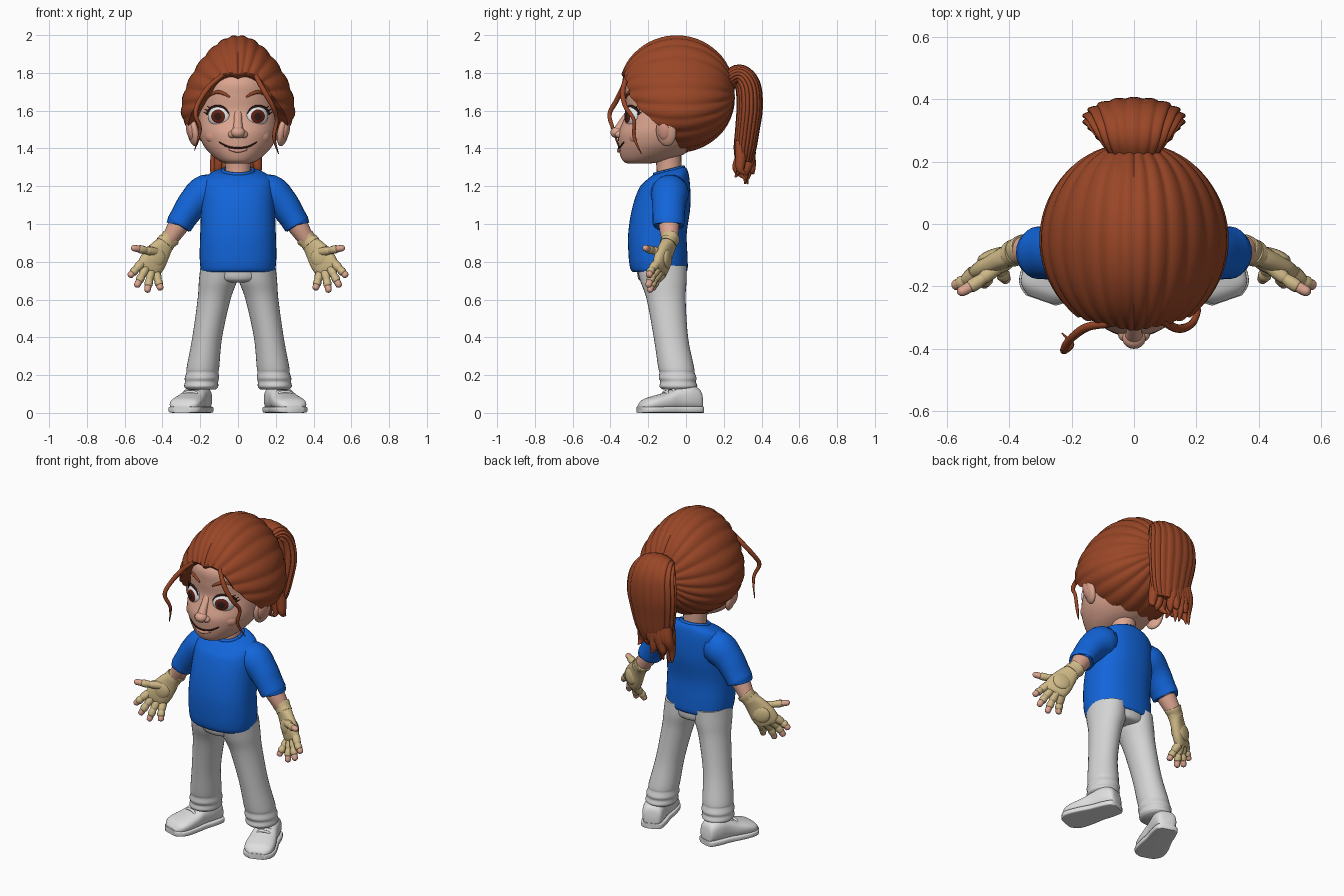
import bpy, bmesh, math, random
from mathutils import Vector, Matrix

random.seed(4)
if "Cube" in bpy.data.objects:
    bpy.data.objects.remove(bpy.data.objects["Cube"])


def material(name, r, g, b):
    m = bpy.data.materials.new(name)
    m.use_nodes = True
    m.diffuse_color = (r, g, b, 1)
    node = m.node_tree.nodes["Principled BSDF"]
    node.inputs["Base Color"].default_value = (r, g, b, 1)
    node.inputs["Roughness"].default_value = 0.7
    return m


SKIN = material("skin", .72, .38, .28)
BLUSH = material("blush skin", .70, .32, .24)
HAIR = material("auburn hair", .32, .062, .02)
SHIRT = material("blue cloth", .006, .13, .70)
PANTS = material("light grey cloth", .66, .66, .66)
SHOE = material("white leather", .74, .74, .74)
GLOVE = material("tan glove", .62, .48, .24)
WHITE = material("eye white", .85, .85, .85)
IRIS = material("brown iris", .12, .015, .008)
DARK = material("dark line", .03, .01, .008)


def finish(bm, name, mats, side=1):
    """Mirror if needed, shade and link a bmesh as an object."""
    for v in bm.verts:
        v.co.x *= side
    bmesh.ops.recalc_face_normals(bm, faces=bm.faces)
    me = bpy.data.meshes.new(name)
    bm.to_mesh(me)
    bm.free()
    for m in mats:
        me.materials.append(m)
    me.shade_smooth()
    me.set_sharp_from_angle(angle=math.radians(55))
    ob = bpy.data.objects.new(name, me)
    bpy.context.scene.collection.objects.link(ob)
    return ob


def spline(keys, sub):
    """Smooth interpolation through tuples of any length."""
    out = []
    for i in range(len(keys) - 1):
        a, b, c, d = (keys[max(i - 1, 0)], keys[i], keys[i + 1], keys[min(i + 2, len(keys) - 1)])
        for k in range(sub):
            t = k / sub
            out.append([q + .5 * t * (r - p + t * (2 * p - 5 * q + 4 * r - s + t * (3 * (q - r) + s - p)))
                        for p, q, r, s in zip(a, b, c, d)])
    return out + [list(keys[-1])]


def skin_rings(bm, rings):
    """Bridge vertex rings and cap both ends."""
    n = len(rings[0])
    for a, b in zip(rings, rings[1:]):
        for j in range(n):
            bm.faces.new((a[j], a[(j + 1) % n], b[(j + 1) % n], b[j]))
    bm.faces.new(rings[0])
    bm.faces.new(rings[-1])


def loft(name, keys, mat, side=1, ref=(1, 0, 0), axis=None, power=2, groove=(0, 0), seg=24, sub=5, warp=None):
    """Elliptic sections (x, y, z, half width, half depth) swept along a path."""
    bm = bmesh.new()
    pts = spline(keys, sub)
    rings = []
    for i, p in enumerate(pts):
        t = Vector(axis) if axis else Vector(pts[min(i + 1, len(pts) - 1)][:3]) - Vector(pts[max(i - 1, 0)][:3])
        t.normalize()
        u = Vector(ref)
        u = (u - t * u.dot(t)).normalized()
        v = t.cross(u)
        ring = []
        for j in range(seg):
            a = math.tau * j / seg
            c, s = math.cos(a), math.sin(a)
            g = 1 - groove[0] + groove[0] * abs(math.sin(groove[1] * a))
            c = math.copysign(abs(c) ** (2 / power), c) * g * max(p[3], .001)
            s = math.copysign(abs(s) ** (2 / power), s) * g * max(p[4], .001)
            co = Vector(p[:3]) + u * c + v * s
            ring.append(bm.verts.new(warp(co) if warp else co))
        rings.append(ring)
    skin_rings(bm, rings)
    return finish(bm, name, [mat], side)


def tube(name, pts, radii, mat, side=1):
    keys = [(*p, r, r) for p, r in zip(pts, radii)]
    return loft(name, keys, mat, side, ref=(.3, .9, .2), seg=10)


def ball(name, loc, radii, mat, side=1, turn=0.0, tilt=0.0):
    bm = bmesh.new()
    bmesh.ops.create_uvsphere(bm, u_segments=24, v_segments=16, radius=1)
    rot = Matrix.Rotation(turn, 4, 'Z') @ Matrix.Rotation(tilt, 4, 'Y')
    bm.transform(Matrix.Translation(loc) @ rot @ Matrix.Diagonal((*radii, 1)))
    return finish(bm, name, [mat], side)


def pair(fn, name, *args, **kw):
    fn("left_" + name, *args, side=1, **kw)
    fn("right_" + name, *args, side=-1, **kw)


UP = (0, 0, 1)

# Head and neck
HEAD = [(0, -.25, 1.32, .06, .06), (0, -.22, 1.335, .1, .115), (0, -.18, 1.37, .145, .17),
        (0, -.15, 1.42, .185, .207), (0, -.13, 1.48, .208, .228), (0, -.12, 1.54, .212, .215),
        (0, -.11, 1.6, .21, .205), (0, -.11, 1.68, .205, .21), (0, -.1, 1.76, .19, .215),
        (0, -.08, 1.84, .13, .16), (0, -.08, 1.88, .06, .08)]
loft("head", HEAD, SKIN, axis=UP, seg=48)
loft("neck", [(0, -.09, 1.2, .07, .068), (0, -.09, 1.3, .068, .066), (0, -.1, 1.42, .075, .075)], SKIN, axis=UP)


def on_face(x, z, out=0.0):
    """Point on the front of the head at x, z, pushed forward by out."""
    for a, b in zip(HEAD, HEAD[1:]):
        if a[2] <= z <= b[2]:
            f = (z - a[2]) / (b[2] - a[2])
            cy, rx, ry = (a[i] + f * (b[i] - a[i]) for i in (1, 3, 4))
            return (x, cy - ry * math.sqrt(max(0, 1 - (x / rx) ** 2)) - out, z)


# Nose, cheeks, mouth, ears
loft("nose_bridge", [(0, -.3, 1.60, .02, .012), (0, -.335, 1.54, .022, .02), (0, -.362, 1.49, .03, .025)], SKIN)
ball("nose_tip", (0, -.364, 1.484), (.038, .036, .03), SKIN)
pair(ball, "nostril", (.03, -.35, 1.474), (.022, .026, .02), SKIN)
pair(ball, "cheek", (.125, -.268, 1.462), (.05, .035, .04), BLUSH, turn=.55)
tube("mouth_line", [on_face(x, z, .002) for x, z in ((-.1, 1.434), (-.055, 1.41), (0, 1.402), (.055, 1.41), (.1, 1.434))],
     (.003, .005, .005, .005, .003), DARK)
tube("lower_lip", [on_face(x, z, .002) for x, z in ((-.05, 1.396), (0, 1.388), (.05, 1.396))],
     (.004, .011, .004), BLUSH)
pair(ball, "ear", (.24, -.105, 1.49), (.026, .056, .08), SKIN, turn=-.35, tilt=.2)
pair(ball, "inner_ear", (.254, -.118, 1.495), (.017, .034, .052), BLUSH, turn=-.35, tilt=.2)


# Eyes: iris and pupil are rings of faces around the pole
def eye(name, side):
    bm = bmesh.new()
    bmesh.ops.create_uvsphere(bm, u_segments=32, v_segments=36, radius=1)
    for f in bm.faces:
        h = f.calc_center_median().z
        f.material_index = 2 if h > math.cos(.33) else 1 if h > math.cos(.7) else 0
    look = Matrix.Rotation(-.16, 4, 'Z') @ Matrix.Rotation(math.pi / 2, 4, 'X')
    bm.transform(Matrix.Translation((.101, -.286, 1.57)) @ Matrix.Rotation(.48, 4, 'Z')
                 @ Matrix.Diagonal((.063, .032, .056, 1)) @ look)
    finish(bm, name, [WHITE, IRIS, DARK], side)


pair(eye, "eye")
rim = [math.radians(a) for a in (165, 130, 95, 60, 30, 10)]
pair(tube, "upper_lashes", [on_face(.107 + .06 * math.cos(a), 1.57 + .054 * math.sin(a), .008) for a in rim],
     (.002, .005, .007, .007, .006, .003), DARK)
for i, (x, z) in enumerate(((.165, 1.625), (.178, 1.61), (.183, 1.594))):
    pair(tube, f"lash_{i}", [on_face(x - .02, z - .014, .01), on_face(x, z, .022)], (.004, .001), DARK)
pair(tube, "eyebrow", [on_face(x, z, .003) for x, z in ((.045, 1.672), (.075, 1.69), (.115, 1.698), (.165, 1.668))],
     (.005, .009, .009, .003), HAIR)

# Hair: combed from the hairline to the back, built around the y axis
HAIRLINE = [(0, 160), (58, 149), (90, 142), (107, 129), (120, 112), (130, 94), (150, 88), (180, 82)]


def hairline(phi):
    for a, b in zip(HAIRLINE, HAIRLINE[1:]):
        if phi <= b[0] + 1e-6:
            return math.radians(a[1] + (b[1] - a[1]) * (phi - a[0]) / (b[0] - a[0]))


def hair_point(theta, phi, scale):
    d = Vector((math.sin(theta) * math.sin(phi), math.cos(theta), math.sin(theta) * math.cos(phi)))
    ridge = abs(math.sin(11 * phi + .35 * math.sin(3 * phi)))
    r = scale * (.978 + .026 * ridge * min(1, math.sin(theta) * 1.6))
    x = d.x * .292 * (1 - .28 * max(-.4, d.z))
    return Vector((x * r, -.05 + d.y * .315 * r, 1.68 + d.z * (.32 if d.z > 0 else .305) * r))


bm = bmesh.new()
steps = [(.03 + .97 * k / 26, 1) for k in range(27)] + [(1.01, .96), (1.01, .85), (1, .6)]
rings = []
for t, scale in steps:
    ring = []
    for j in range(176):
        phi = math.tau * j / 176
        edge = hairline(math.degrees(min(phi, math.tau - phi)))
        ring.append(bm.verts.new(hair_point(edge * t, phi, scale)))
    rings.append(ring)
skin_rings(bm, rings)
finish(bm, "combed_hair", [HAIR])

# Ponytail with separate tips
loft("ponytail", [(0, .2, 1.70, .05, .045), (0, .235, 1.765, .085, .05), (0, .285, 1.785, .125, .06),
                  (0, .328, 1.73, .155, .068), (0, .337, 1.62, .168, .07), (0, .325, 1.5, .152, .065),
                  (0, .312, 1.4, .13, .06), (0, .305, 1.33, .1, .045)], HAIR, groove=(.07, 9), seg=144, sub=6)
for i in range(13):
    f = i / 6 - 1 if i < 7 else (i - 6.5) / 3 - 1
    y = .335 if i < 7 else .285
    x, low = .115 * f, 1.2 + random.uniform(0, .07)
    tube(f"ponytail_tip_{i}", [(x * .9, y, 1.44), (x, y + .005, 1.36), (x * 1.1, y + random.uniform(-.02, .02), 1.29),
                               (x * 1.15, y + random.uniform(-.04, .04), low)], (.028, .03, .022, .004), HAIR)

# Loose locks by the face
tube("left_loose_lock", [(.09, -.31, 1.79), (.14, -.335, 1.7), (.185, -.32, 1.62), (.205, -.275, 1.55),
                         (.19, -.275, 1.46), (.215, -.235, 1.37)], (.012, .014, .012, .01, .009, .002), HAIR)
tube("right_loose_lock", [(-.08, -.32, 1.79), (-.15, -.33, 1.73), (-.205, -.37, 1.65), (-.225, -.405, 1.58),
                          (-.2, -.385, 1.5), (-.23, -.35, 1.39)], (.012, .014, .013, .012, .009, .002), HAIR)


# Shirt: the neckline slopes down to the front
def slope(co):
    if co.z > 1.2:
        co.z += (co.y + .09) * .25 * (co.z - 1.2) / .08
    return co


loft("shirt_body", [(0, -.14, .745, .19, .14), (0, -.143, .765, .198, .152), (0, -.148, .83, .203, .156),
                    (0, -.151, .95, .2, .155), (0, -.132, 1.08, .195, .154), (0, -.115, 1.18, .19, .138),
                    (0, -.1, 1.245, .175, .115), (0, -.092, 1.275, .125, .093), (0, -.09, 1.283, .08, .074)],
     SHIRT, axis=UP, power=2.3, seg=40, warp=slope)
ring = [math.tau * k / 24 for k in range(25)]
tube("collar", [(.08 * math.cos(a), -.09 + .076 * math.sin(a), 1.282 + .019 * math.sin(a)) for a in ring],
     [.01] * 25, SHIRT)
pair(loft, "sleeve", [(.07, -.08, 1.17, .07, .08), (.165, -.085, 1.165, .098, .1), (.235, -.09, 1.11, .084, .09),
                      (.285, -.092, 1.04, .073, .085), (.311, -.092, .998, .07, .083), (.312, -.092, .996, .06, .07)], SHIRT)

# Arms and gloved hands
pair(loft, "forearm", [(.26, -.09, 1.08, .055, .055), (.31, -.09, 1.0, .055, .055), (.365, -.085, .915, .043, .043)], SKIN)
W = Vector((.78, -.35, .52))
pair(loft, "glove_palm", [(.352, -.08, .932, .048, .045), (.358, -.082, .925, .05, .047), (.38, -.09, .9, .046, .04),
                          (.41, -.105, .862, .06, .034), (.448, -.125, .805, .073, .034),
                          (.475, -.14, .762, .067, .028), (.482, -.143, .748, .05, .018)], GLOVE, ref=W, power=2.4)
pair(loft, "wrist_strap", [(.374, -.088, .912, .05, .043), (.388, -.094, .893, .052, .043)], GLOVE, ref=W)
pair(ball, "palm_pad", (.432, -.142, .822), (.05, .018, .05), GLOVE, turn=-.35)
pair(ball, "knuckle_guard", (.452, -.098, .815), (.052, .018, .05), GLOVE, turn=-.35)
K = Vector((.472, -.138, .765))
FINGERS = [("index", K + W * .05, (.578, -.197, .72)), ("middle", K + W * .017, (.54, -.202, .665)),
           ("ring", K - W * .016, (.482, -.195, .637)), ("little", K - W * .048, (.408, -.18, .65)),
           ("thumb", Vector((.43, -.13, .85)), (.565, -.222, .875))]
for name, base, tip in FINGERS:
    tip = Vector(tip)
    at = lambda f: tuple(base.lerp(tip, f) + Vector((0, -.008, 0)) * math.sin(f * math.pi))
    pair(tube, name + "_glove", [at(f) for f in (0, .2, .36, .42, .55, .68, .72)],
         (.024, .024, .022, .019, .022, .021, .016), GLOVE)
    pair(tube, name + "_fingertip", [at(f) for f in (.6, .8, .94, 1)], (.017, .018, .015, .004), SKIN)

# Trousers
loft("trouser_seat", [(0, -.125, .69, .05, .09), (0, -.128, .71, .15, .125), (0, -.132, .8, .19, .13)], PANTS, axis=UP)
pair(loft, "trouser_leg", [(.195, -.04, .125, .078, .085), (.195, -.04, .14, .09, .1), (.193, -.042, .165, .088, .094),
                           (.191, -.044, .185, .091, .1), (.188, -.048, .215, .085, .093), (.185, -.053, .245, .086, .095),
                           (.163, -.08, .4, .079, .091), (.127, -.105, .6, .087, .103),
                           (.106, -.12, .7, .101, .123), (.1, -.13, .78, .098, .133)], PANTS, axis=UP, seg=32)

# Shoes, turned out: heel-to-toe stations of distance, half width, height
AHEAD, ACROSS = Vector((.33, -.944, 0)), Vector((.944, .33, 0))
STATIONS = [(0, .03, .07), (.015, .056, .125), (.07, .067, .15), (.14, .07, .135), (.2, .08, .108),
            (.27, .086, .088), (.315, .076, .072), (.342, .045, .045)]


def foot(s, w, z):
    return Vector((.185, .08, 0)) + AHEAD * s + ACROSS * w + Vector((0, 0, z))


pair(loft, "shoe_upper", [(*foot(s, 0, (h + .012) / 2), w, (h - .012) / 2) for s, w, h in STATIONS], SHOE,
     ref=ACROSS, axis=AHEAD, power=2.6, seg=32)
pair(loft, "shoe_sole", [(*foot(s * 1.015 - .003, 0, .017), w + .006, .017) for s, w, h in STATIONS], SHOE,
     ref=ACROSS, axis=AHEAD, power=6, seg=32)
for i, (s, h) in enumerate(((.13, .138), (.165, .126), (.2, .11))):
    pair(tube, f"shoe_lace_{i}", [foot(s, w, h + z) for w, z in ((-.055, -.03), (-.03, -.004), (0, .002), (.03, -.004), (.055, -.03))],
         (.006, .008, .008, .008, .006), SHOE)
